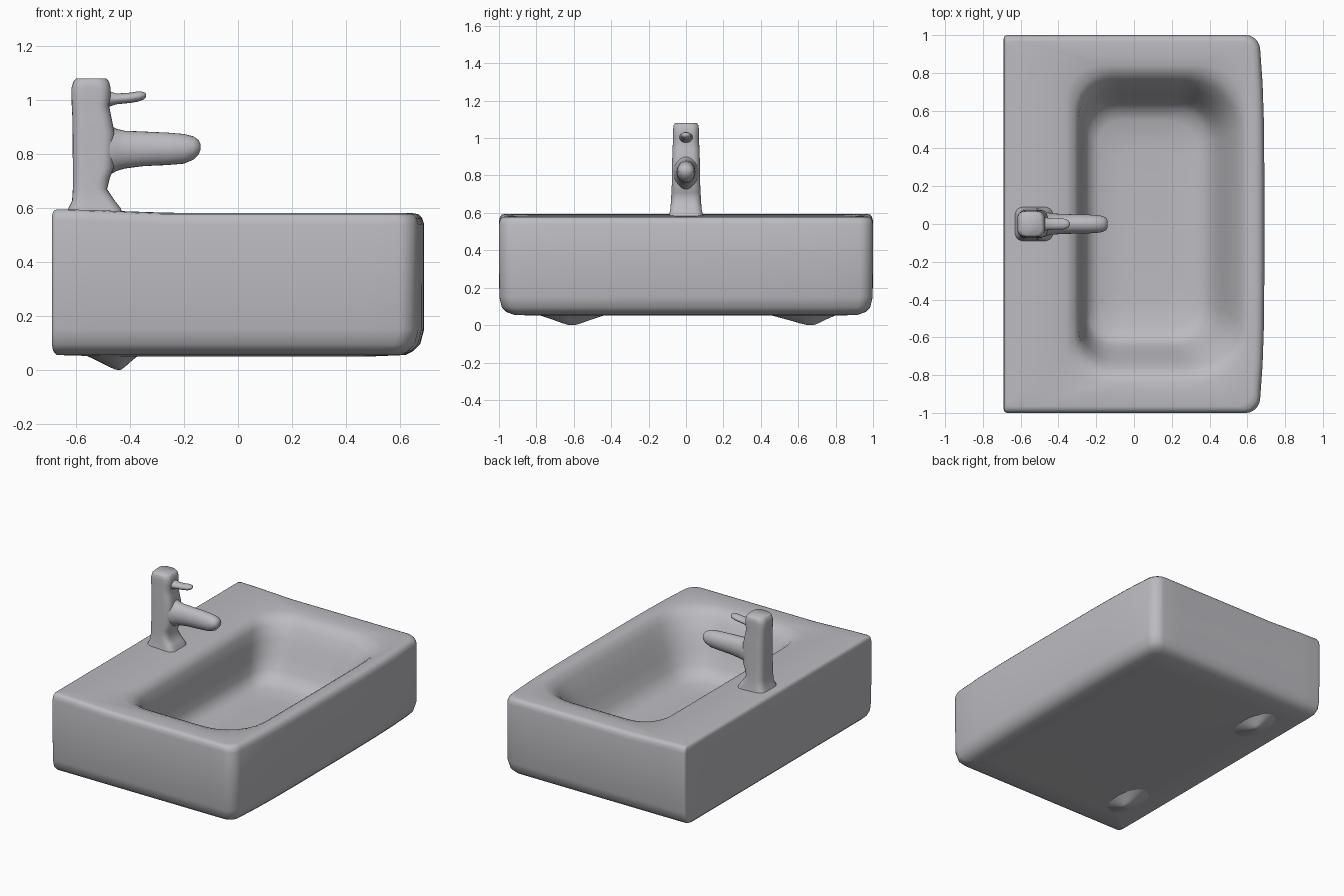
import bpy, bmesh, math
from mathutils import Vector

ceramic = bpy.data.materials.new("grey ceramic")
ceramic.diffuse_color = (0.5, 0.5, 0.53, 1)


def ring(x0, x1, hy, rb, rf, z, seg=6, sub=10):
    """Rounded rectangle loop; rb / rf are the back / front corner radii."""
    corners = [(x1 - rf, hy - rf, rf, 0), (x0 + rb, hy - rb, rb, 90),
               (x0 + rb, -hy + rb, rb, 180), (x1 - rf, -hy + rf, rf, 270)]
    arcs = []
    for cx, cy, r, a in corners:
        arcs.append([Vector((cx + r * math.cos(math.radians(a + 90 * i / seg)),
                             cy + r * math.sin(math.radians(a + 90 * i / seg)), z))
                     for i in range(seg + 1)])
    pts = []
    for k in range(4):
        pts += arcs[k]
        end, nxt = arcs[k][-1], arcs[(k + 1) % 4][0]
        pts += [end.lerp(nxt, i / sub) for i in range(1, sub)]
    return pts


def loft(name, rings, angle=45):
    """Skin a stack of loops and cap both ends."""
    bm = bmesh.new()
    rows = [[bm.verts.new(p) for p in r] for r in rings]
    n = len(rows[0])
    for a, b in zip(rows, rows[1:]):
        for i in range(n):
            j = (i + 1) % n
            bm.faces.new((a[i], a[j], b[j], b[i]))
    bm.faces.new(rows[0][::-1])
    bm.faces.new(rows[-1])
    bmesh.ops.recalc_face_normals(bm, faces=bm.faces)
    me = bpy.data.meshes.new(name)
    bm.to_mesh(me)
    bm.free()
    ob = bpy.data.objects.new(name, me)
    bpy.context.collection.objects.link(ob)
    me.materials.append(ceramic)
    bpy.ops.object.select_all(action='DESELECT')
    ob.select_set(True)
    bpy.context.view_layer.objects.active = ob
    bpy.ops.object.shade_smooth_by_angle(angle=math.radians(angle))
    return ob


# Basin: underside, rounded sides, flat rim, then down into the bowl
profile = [
    (-.50, .50, .80, .02, .06, .050), (-.672, .62, .92, .02, .06, .055),
    (-.685, .65, .96, .02, .06, .070), (-.69, .675, .985, .02, .07, .095),
    (-.69, .69, .998, .02, .07, .15), (-.69, .69, 1.0, .02, .07, .35),
    (-.69, .69, 1.0, .02, .07, .54), (-.688, .682, .995, .02, .07, .563),
    (-.682, .668, .985, .02, .07, .577), (-.67, .645, .965, .02, .07, .581),
    (-.45, .62, .89, .12, .16, .579), (-.36, .60, .84, .18, .24, .576),
    (-.315, .575, .80, .19, .26, .562), (-.29, .545, .76, .19, .26, .52),
    (-.28, .505, .72, .18, .25, .44), (-.27, .465, .68, .16, .23, .35),
    (-.26, .43, .645, .15, .20, .27), (-.24, .39, .61, .14, .18, .22),
    (-.19, .33, .55, .12, .15, .193), (-.08, .20, .40, .08, .10, .185),
]
basin_rings = []
for row in profile:
    loop = ring(*row)
    for p in loop:
        if p.x > 0:                      # bowed front face
            p.x -= 0.03 * p.y ** 4 * p.x / 0.69
        if p.z > 0.5 and p.x < -0.3:     # back ledge rises slightly
            p.z += 0.014 * min(1, (-p.x - 0.3) / 0.3)
    basin_rings.append(loop)
loft("basin", basin_rings, 50)

# Two low mounting bumps under the basin
for side, cy, tip in (("right", -.61, -.61), ("left", .62, .67)):
    loops = []
    for k, z in ((1.0, .06), (.8, .048), (.5, .028), (.25, .01), (.1, .001), (.02, 0)):
        mx = -.44 - .03 * k
        my = tip + (cy - tip) * k
        loops.append([Vector((mx + .11 * k * math.cos(t), my + .20 * k * math.sin(t), z))
                      for t in [math.tau * i / 24 for i in range(24)]])
    loft("mounting_bump_" + side, loops, 60)

# Tap column with flared foot and swelling where spout and lever join
column = [
    (-.635, -.425, .092, .570), (-.628, -.435, .088, .60), (-.615, -.455, .083, .625),
    (-.612, -.485, .080, .67), (-.612, -.475, .078, .71), (-.612, -.46, .076, .75),
    (-.613, -.458, .074, .88), (-.614, -.470, .072, .94), (-.616, -.478, .070, .98),
    (-.617, -.472, .070, 1.01), (-.617, -.472, .069, 1.045), (-.610, -.478, .067, 1.068),
    (-.600, -.488, .058, 1.08),
]
loft("tap_column", [ring(x0, x1, hy, .04, .04, z, 5, 3) for x0, x1, hy, z in column], 60)


def rod(name, stations):
    """Oval bar along x; stations are (x, centre z, half width, half height)."""
    loft(name, [[Vector((x, w * math.cos(t), zc + h * math.sin(t)))
                 for t in [math.tau * i / 28 for i in range(28)]]
                for x, zc, w, h in stations], 60)


# Spout and lever
rod("spout", [(-.54, .815, .072, .11), (-.475, .815, .068, .092), (-.45, .815, .060, .078),
              (-.42, .816, .055, .070), (-.35, .819, .052, .064), (-.26, .819, .050, .060),
              (-.20, .819, .048, .055), (-.165, .822, .042, .043), (-.147, .825, .032, .028),
              (-.139, .826, .014, .012)])
rod("lever", [(-.52, 1.003, .04, .04), (-.475, 1.004, .036, .028), (-.45, 1.004, .031, .020),
              (-.40, 1.008, .029, .019), (-.37, 1.013, .028, .019), (-.35, 1.016, .021, .014),
              (-.340, 1.017, .008, .006)])
